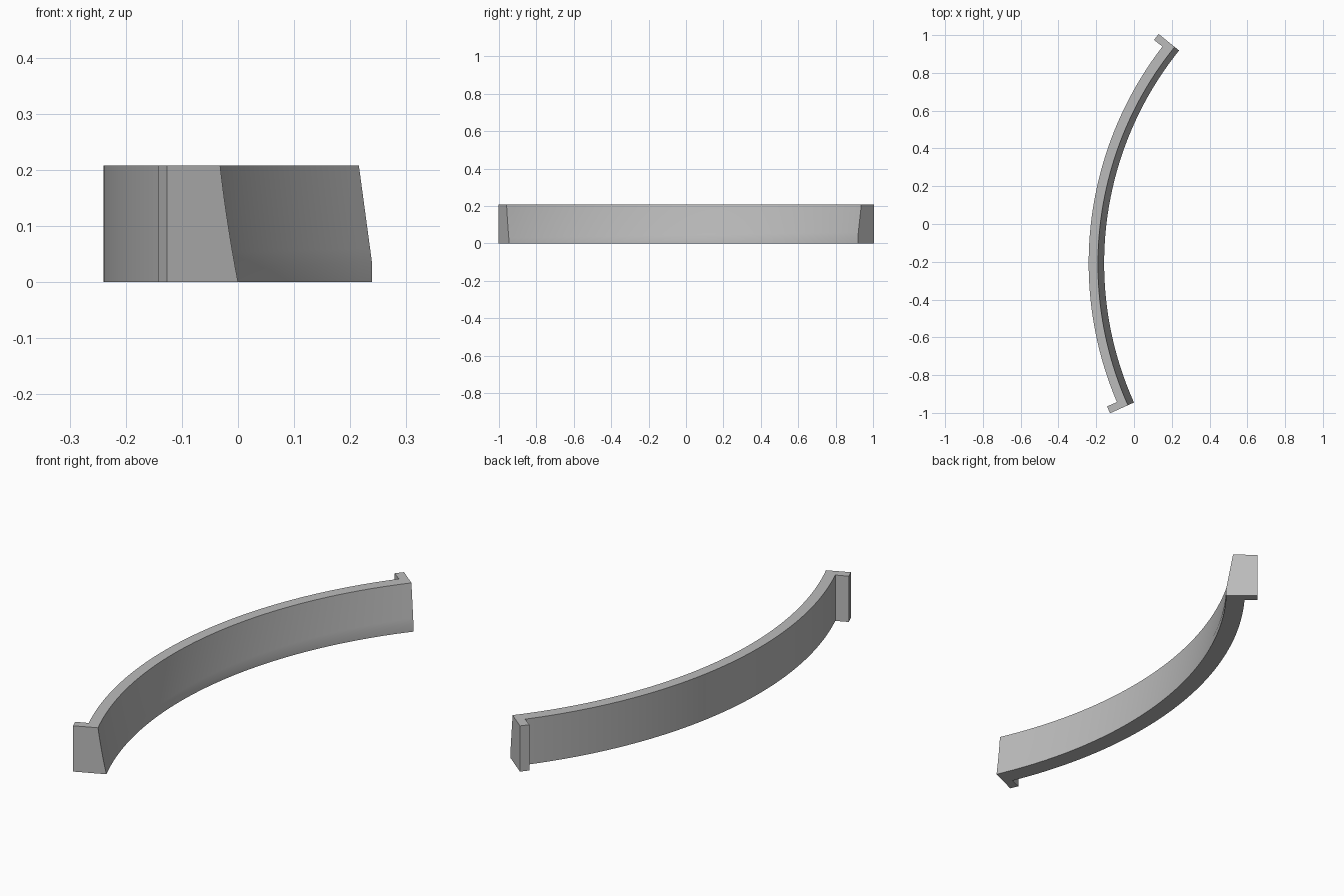
import bpy, bmesh, math
from mathutils import Vector

if "Cube" in bpy.data.objects:
    bpy.data.objects.remove(bpy.data.objects["Cube"], do_unlink=True)

CENTRE = Vector((1.64, -0.208, 0))
R_INNER, R_OUTER, R_LIP = 1.798, 1.88, 1.937
HEIGHT = 0.208
START, END = math.radians(-24.2), math.radians(38.8)
LIP_ANGLE = 0.04 / R_LIP
SEGMENTS, ROWS = 64, 8

# Grey material
grey = bpy.data.materials.new("plain grey")
grey.use_nodes = True
grey.diffuse_color = (0.5, 0.5, 0.5, 1)
grey.node_tree.nodes["Principled BSDF"].inputs["Base Color"].default_value = (0.5, 0.5, 0.5, 1)


def polar(radius, angle, z):
    return CENTRE + Vector((-radius * math.cos(angle), radius * math.sin(angle), z))


def section(angle):
    """Vertical outside, leaning inside that gains an upright foot towards the back."""
    t = (angle - START) / (END - START)
    foot = 0.035 * t
    points = [polar(R_OUTER, angle, HEIGHT), polar(R_OUTER, angle, 0), polar(R_INNER, angle, 0)]
    for i in range(ROWS):
        s = i / (ROWS - 1)
        lean = (0.035 - 0.005 * t) * (s + 0.25 * (1 - t) * s * (1 - s))
        z = foot + (HEIGHT - foot) * s
        if z > 0.0005:
            points.append(polar(R_INNER + lean, angle, z))
        else:
            points.append(polar(R_INNER, angle, 0.0005))
    return points


# Curved wall: sweep the section along the arc
bm = bmesh.new()
first, last = START + LIP_ANGLE, END - LIP_ANGLE
angles = [START] + [first + (last - first) * i / SEGMENTS for i in range(SEGMENTS + 1)] + [END]
rings = [[bm.verts.new(p) for p in section(a)] for a in angles]
outer_faces = []
for a, b in zip(rings, rings[1:]):
    n = len(a)
    for k in range(n):
        face = bm.faces.new((a[k], a[(k + 1) % n], b[(k + 1) % n], b[k]))
        if k == 0:
            outer_faces.append(face)
bm.faces.new(rings[0])
bm.faces.new(rings[-1][::-1])
bmesh.ops.recalc_face_normals(bm, faces=bm.faces)

# End lips: pull the outer face of the first and last segment outwards
lips = bmesh.ops.extrude_discrete_faces(bm, faces=[outer_faces[0], outer_faces[-1]])["faces"]
for face in lips:
    for v in face.verts:
        out = Vector((v.co.x - CENTRE.x, v.co.y - CENTRE.y, 0)).normalized()
        v.co += out * (R_LIP - R_OUTER)
bmesh.ops.recalc_face_normals(bm, faces=bm.faces)

mesh = bpy.data.meshes.new("curved_wall")
bm.to_mesh(mesh)
bm.free()
mesh.materials.append(grey)
wall = bpy.data.objects.new("curved_wall", mesh)
bpy.context.collection.objects.link(wall)

# Smooth shading with sharp edges
bpy.ops.object.select_all(action="DESELECT")
wall.select_set(True)
bpy.context.view_layer.objects.active = wall
bpy.ops.object.shade_smooth_by_angle(angle=math.radians(30))
